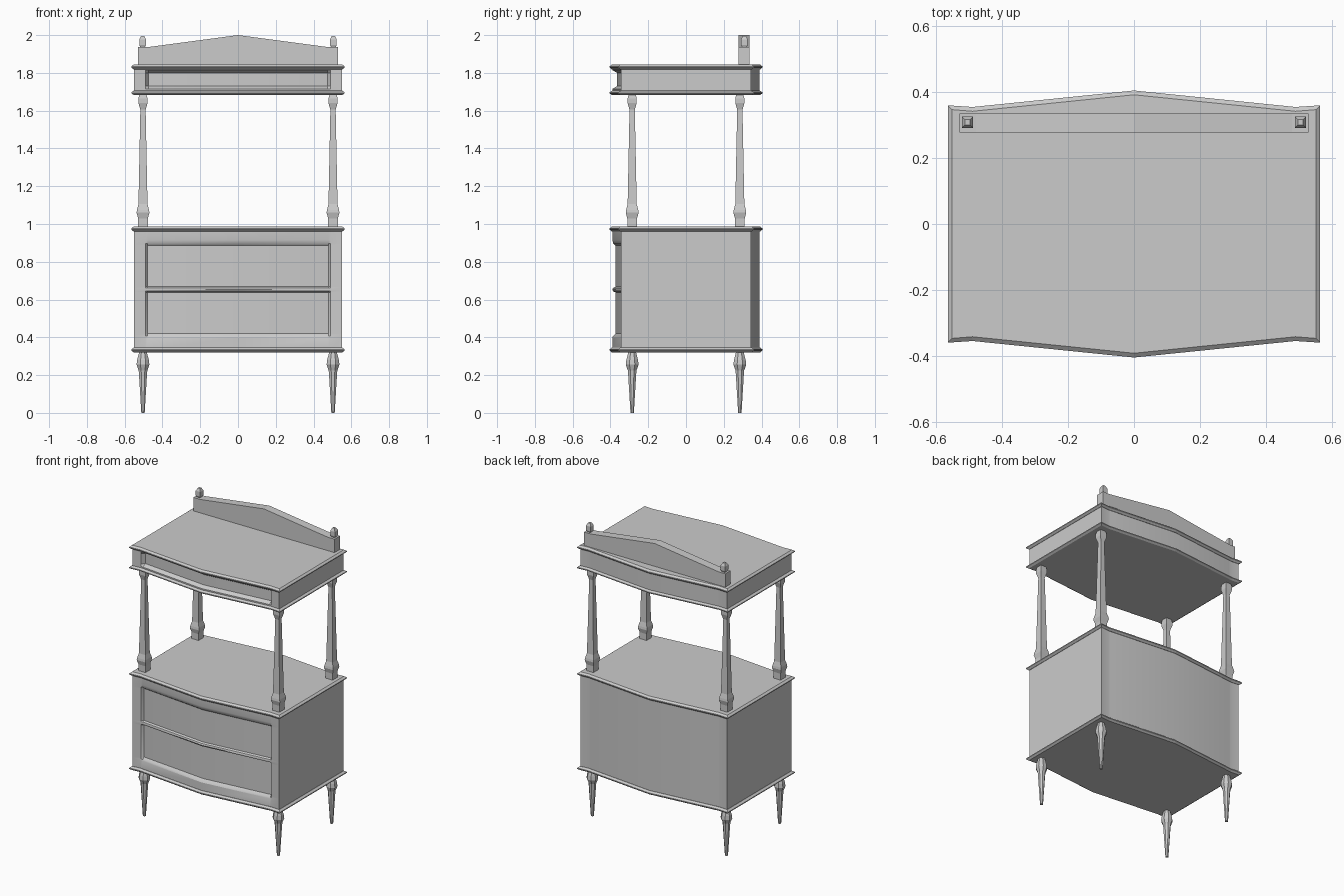
import bpy, bmesh, math

if "Cube" in bpy.data.objects:
    bpy.data.objects.remove(bpy.data.objects["Cube"])


def finish(name, bm, smooth=False):
    bmesh.ops.recalc_face_normals(bm, faces=bm.faces)
    me = bpy.data.meshes.new(name)
    bm.to_mesh(me)
    bm.free()
    if smooth:
        for p in me.polygons:
            p.use_smooth = True
        me.set_sharp_from_angle(angle=math.radians(30))
    ob = bpy.data.objects.new(name, me)
    bpy.context.collection.objects.link(ob)
    return ob


def loft(name, rings, smooth=False):
    bm = bmesh.new()
    vs = [[bm.verts.new(p) for p in r] for r in rings]
    n = len(vs[0])
    for a, b in zip(vs, vs[1:]):
        for i in range(n):
            j = (i + 1) % n
            bm.faces.new((a[i], a[j], b[j], b[i]))
    bm.faces.new(vs[0][::-1])
    bm.faces.new(vs[-1])
    return finish(name, bm, smooth)


def front_y(x):
    # half depth of the bowed plan at x
    x = abs(x)
    return 0.39 - 0.05 * x / 0.49 if x < 0.49 else 0.34 + 0.005 * (x - 0.49) / 0.06


XS = [-0.55, -0.49, 0, 0.49, 0.55]


def outline(z, d):
    def px(x):
        return x + (d if x > 0.5 else -d if x < -0.5 else 0)
    return ([(px(x), -front_y(x) - d, z) for x in XS]
            + [(px(x), front_y(x) + d, z) for x in reversed(XS)])


def moulding(name, z0, z1):
    m = (z0 + z1) / 2
    return loft(name, [outline(z0, 0.002), outline(m - 0.003, 0.015),
                       outline(m + 0.003, 0.015), outline(z1, 0.002)])


def case(name, rows, cols, depth):
    # closed box with a recessed, bowed front: rows/cols are (position, recess 0..1)
    bm = bmesh.new()
    grids = []
    for side in (-1, 1):
        grids.append([[bm.verts.new((x, side * front_y(x) + (depth * min(rx, rz) if side < 0 else 0), z))
                       for x, rx in cols] for z, rz in rows])
    for g in grids:
        for a, b in zip(g, g[1:]):
            for i in range(len(a) - 1):
                bm.faces.new((a[i], a[i + 1], b[i + 1], b[i]))
    f, k = grids
    for i in range(len(rows) - 1):
        for e in (0, -1):
            bm.faces.new((f[i][e], f[i + 1][e], k[i + 1][e], k[i][e]))
    for e in (0, -1):
        for i in range(len(cols) - 1):
            bm.faces.new((f[e][i], f[e][i + 1], k[e][i + 1], k[e][i]))
    return finish(name, bm, True)


def columns(a, b):
    right = [(b, 1), (a, 0), (0.55, 0)]
    return [(-x, r) for x, r in reversed(right)] + [(0, 1)] + right


def turned(name, x, y, profile, sides):
    # straight-sided post, profile is (half width, z)
    rings = []
    for w, z in profile:
        r = w / math.cos(math.pi / sides)
        rings.append([(x + r * math.cos((2 * i + 1) * math.pi / sides),
                       y + r * math.sin((2 * i + 1) * math.pi / sides), z) for i in range(sides)])
    return loft(name, rings)


# lower cabinet with two drawer panels
case("cabinet_body",
     [(0.335, 0), (0.40, 0), (0.408, 0.3), (0.42, 1), (0.638, 1), (0.644, 0.25), (0.653, 0),
      (0.662, 0.25), (0.668, 1), (0.885, 1), (0.897, 0.3), (0.915, 0), (0.97, 0)],
     columns(0.49, 0.478), 0.017)
moulding("cabinet_base_moulding", 0.32, 0.346)
moulding("cabinet_top_moulding", 0.96, 0.987)

# upper case with a recessed frieze
case("upper_case", [(1.695, 0), (1.715, 0), (1.73, 1), (1.80, 1), (1.815, 0), (1.83, 0)],
     columns(0.49, 0.474), 0.025)
moulding("upper_base_moulding", 1.683, 1.706)
moulding("upper_top_moulding", 1.818, 1.845)

# legs and shelf posts
LEG = [(0.009, 0), (0.021, 0.2), (0.023, 0.225), (0.034, 0.255), (0.031, 0.28), (0.02, 0.322)]
POST = [(0.026, 0.985), (0.026, 1.03), (0.034, 1.06), (0.032, 1.075), (0.024, 1.105),
        (0.014, 1.605), (0.024, 1.64), (0.024, 1.665), (0.019, 1.685)]
for sx, lx in ((-1, "left"), (1, "right")):
    for sy, ly in ((-1, "front"), (1, "back")):
        turned(f"{ly}_{lx}_leg", sx * 0.503, sy * 0.285, LEG, 8)
        turned(f"{ly}_{lx}_post", sx * 0.503, sy * 0.285, POST, 4)

# gabled back board with finials
GABLE = [(-0.53, 1.84), (0.53, 1.84), (0.53, 1.936), (0.48, 1.936), (0, 2.0), (-0.48, 1.936), (-0.53, 1.936)]
loft("back_board", [[(x, y, z) for x, z in GABLE] for y in (0.278, 0.336)])
for sx, lx in ((-1, "left"), (1, "right")):
    turned(f"{lx}_finial", sx * 0.505, 0.309,
           [(0.012, 1.935), (0.017, 1.947), (0.017, 1.978), (0.008, 1.996)], 4)
